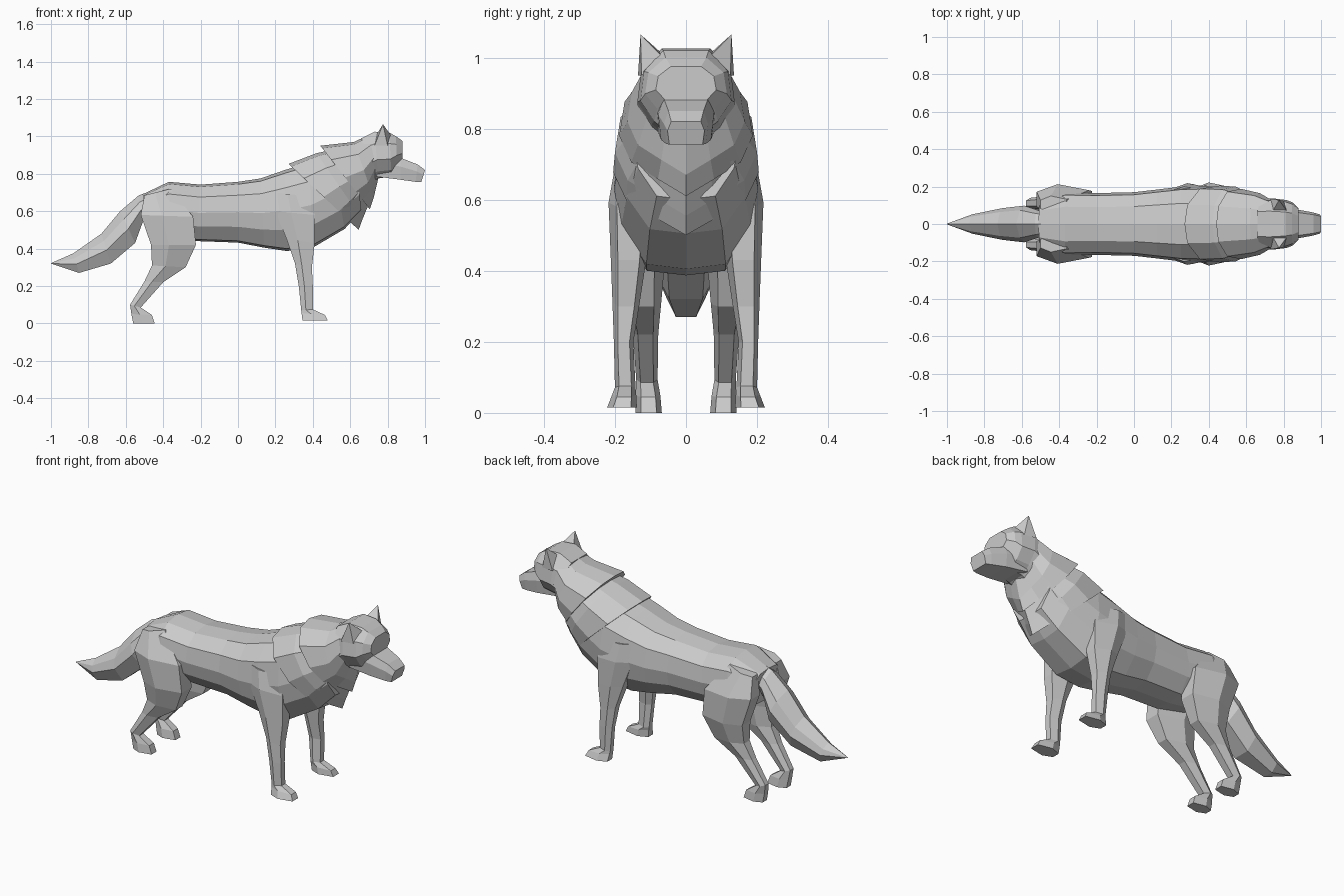
import bpy, bmesh
from mathutils import Vector


def make(name, rings, mirror=False):
    """Skin a list of equal-length point rings into a closed flat-shaded mesh."""
    bm = bmesh.new()
    loops = [[bm.verts.new(p) for p in r] for r in rings]
    n = len(loops[0])
    for a, b in zip(loops, loops[1:]):
        for i in range(n):
            j = (i + 1) % n
            bm.faces.new((a[i], a[j], b[j], b[i]))
    bm.faces.new(loops[0][::-1])
    bm.faces.new(loops[-1])
    bmesh.ops.remove_doubles(bm, verts=bm.verts, dist=0.0005)
    bmesh.ops.recalc_face_normals(bm, faces=bm.faces)
    me = bpy.data.meshes.new(name)
    bm.to_mesh(me)
    bm.free()
    ob = bpy.data.objects.new(name, me)
    bpy.context.collection.objects.link(ob)
    if mirror:
        ob.modifiers.new("Mirror", 'MIRROR').use_axis = (False, True, False)
    return ob


def section(prof, xt, zt, xb, zb, w):
    """Symmetric ring between a top and a bottom point, half width w."""
    half = [(xt + (xb - xt) * t, w * k, zt + (zb - zt) * t) for t, k in prof]
    return half + [(x, -y, z) for x, y, z in reversed(half) if y > 0]


def spine_part(name, prof, rows):
    return make(name, [section(prof, *r) for r in rows])


def leg(name, rows):
    """Six-sided rings from back point, front point, inner y and outer y."""
    hexa = [(0, .25), (0, .75), (.4, 1), (1, .8), (1, .2), (.4, 0)]
    return make(name, [[(xb + (xf - xb) * u, yi + (yo - yi) * v, zb + (zf - zb) * u)
                        for u, v in hexa]
                       for xb, zb, xf, zf, yi, yo in rows], True)


BODY = [(0, 0), (.04, .55), (.22, .92), (.5, 1), (.74, .9), (.97, .55), (1, 0)]
FUR = [(0, 0), (.04, .5), (.22, .92), (.5, 1), (.72, .82), (.86, .42), (1, 0)]
HEAD = [(0, .5), (.25, .92), (.6, 1), (.85, .7), (1, .35)]
SNOUT = [(0, .8), (.4, 1), (1, .9)]
TAIL = [(0, 0), (.25, .75), (.55, 1), (1, .55)]

# torso from rump to neck
spine_part("torso", BODY, [
    (-.51, .69, -.48, .50, .13),
    (-.37, .757, -.36, .46, .168),
    (-.20, .742, -.22, .44, .165),
    (.00, .757, .00, .432, .17),
    (.12, .775, .14, .405, .185),
    (.25, .82, .26, .387, .20),
    (.38, .86, .40, .405, .203),
    (.50, .90, .57, .505, .185),
    (.62, .94, .66, .60, .15)])

# layered fur collars with a pointed throat
spine_part("shoulder_mane", FUR, [
    (.27, .853, .645, .50, .205),
    (.42, .91, .665, .555, .20),
    (.60, .95, .70, .64, .15)])
spine_part("neck_mane", FUR, [
    (.44, .95, .705, .61, .188),
    (.62, .97, .725, .67, .165),
    (.715, 1.015, .75, .775, .13)])

# head
spine_part("skull", HEAD, [
    (.66, .99, .72, .76, .135),
    (.73, 1.025, .75, .775, .137),
    (.81, 1.02, .82, .785, .128),
    (.845, 1.0, .85, .83, .115),
    (.88, .975, .88, .865, .085)])
spine_part("snout", SNOUT, [
    (.78, .91, .74, .785, .085),
    (.87, .885, .87, .768, .078),
    (.96, .85, .95, .757, .062),
    (1.0, .82, .98, .755, .052)])

# pointed ears
tip = Vector((.775, .128, 1.065))
base = [Vector(p) for p in ((.735, .055, 1.0), (.825, .06, .995),
                            (.80, .125, .95), (.73, .135, .95))]
make("ear", [base, [tip.lerp(p, .01) for p in base]], True)

# bushy tail
spine_part("tail", TAIL, [
    (-.46, .71, -.47, .58, .06),
    (-.53, .685, -.51, .54, .075),
    (-.63, .60, -.55, .43, .098),
    (-.73, .48, -.68, .32, .085),
    (-.88, .375, -.85, .27, .052),
    (-1.0, .322, -.995, .318, .003)])

# legs
leg("front_leg", [
    (.19, .70, .38, .68, .10, .20),
    (.20, .60, .41, .58, .10, .218),
    (.26, .45, .41, .43, .11, .212),
    (.305, .32, .395, .30, .13, .207),
    (.325, .20, .40, .20, .148, .203),
    (.338, .07, .40, .075, .142, .20),
    (.34, .055, .465, .045, .14, .208),
    (.345, .015, .48, .015, .138, .222)])
leg("hind_leg", [
    (-.50, .685, -.36, .72, .06, .15),
    (-.52, .58, -.24, .57, .05, .213),
    (-.465, .42, -.225, .42, .06, .205),
    (-.46, .31, -.28, .30, .07, .17),
    (-.50, .225, -.40, .22, .078, .15),
    (-.577, .10, -.52, .085, .08, .14),
    (-.57, .05, -.46, .045, .072, .14),
    (-.56, .0, -.445, .0, .068, .142)])
